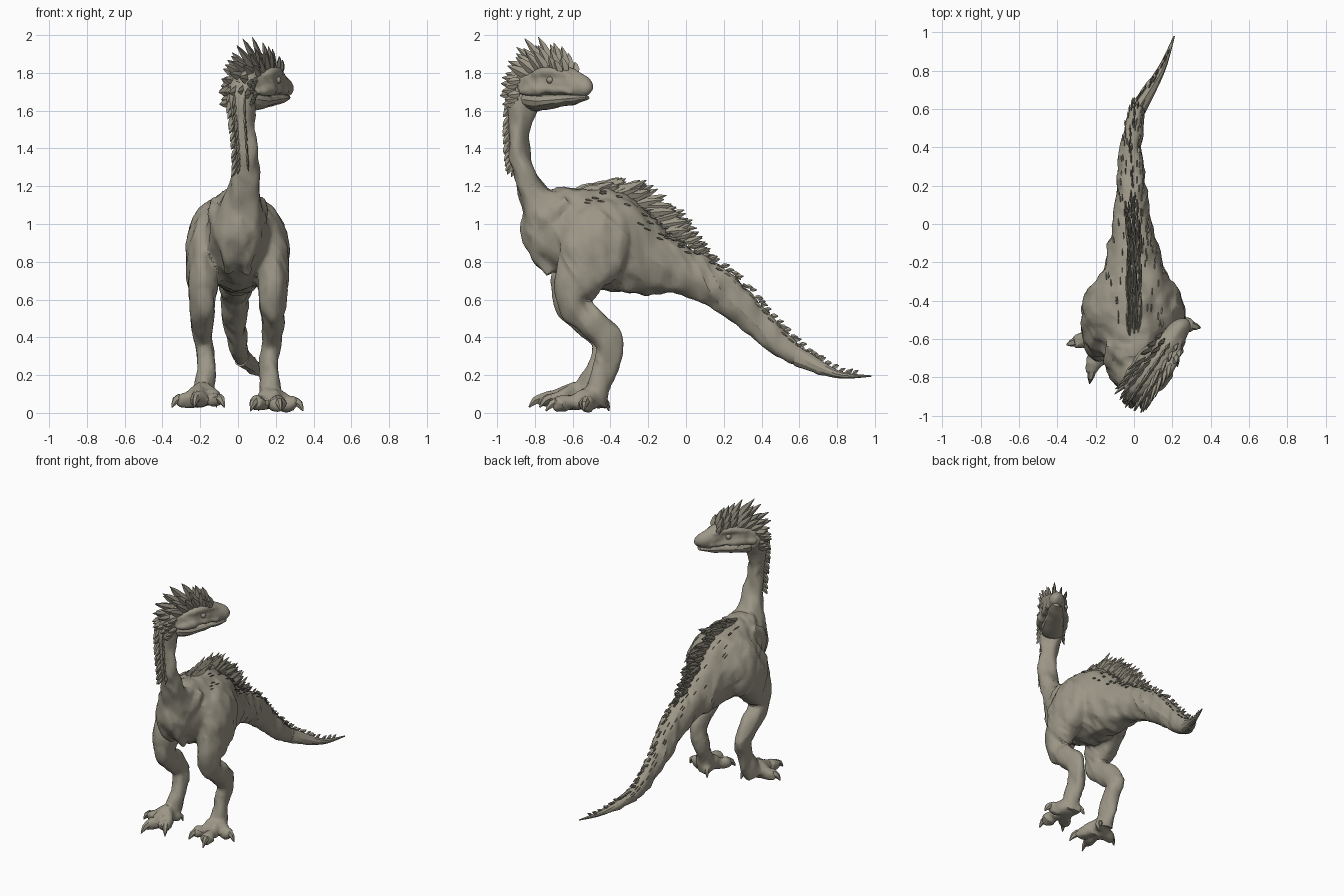
import bpy, bmesh, math, random
from mathutils import Vector, noise

if "Cube" in bpy.data.objects:
    bpy.data.objects.remove(bpy.data.objects["Cube"])

random.seed(4)
V = Vector
X = V((1, 0, 0))
hide = bpy.data.materials.new("olive_hide")
hide.diffuse_color = (0.33, 0.305, 0.24, 1)
hide.use_nodes = True
hide.node_tree.nodes["Principled BSDF"].inputs["Base Color"].default_value = hide.diffuse_color


def smooth_path(pts, k):
    """Catmull-Rom through (x, y, z, half width, half height) stations."""
    out, n = [], len(pts)
    for i in range(n - 1):
        p = [pts[max(0, min(n - 1, i + j))] for j in (-1, 0, 1, 2)]
        for s in range(k):
            t = s / k
            out.append([0.5 * (2 * b + (c - a) * t + (2 * a - 5 * b + 4 * c - d) * t * t
                               + (3 * b - a - 3 * c + d) * t ** 3) for a, b, c, d in zip(*p)])
    return out + [list(pts[-1])]


def loft(bm, pts, hint=X, sides=16, k=4):
    path, fr, rings = smooth_path(pts, k), [], []
    for i, p in enumerate(path):
        t = (V(path[min(i + 1, len(path) - 1)][:3]) - V(path[max(i - 1, 0)][:3])).normalized()
        side = (hint - t * hint.dot(t)).normalized()
        fr.append((V(p[:3]), side, t.cross(side), t, max(p[3], .002), max(p[4], .002)))
    for c, s, u, t, w, h in fr:
        rings.append([bm.verts.new(c + s * w * math.cos(a) + u * h * math.sin(a))
                      for a in (2 * math.pi * j / sides for j in range(sides))])
    for a, b in zip(rings, rings[1:]):
        for j in range(sides):
            bm.faces.new((a[j], a[(j + 1) % sides], b[(j + 1) % sides], b[j]))
    bm.faces.new(rings[0])
    bm.faces.new(rings[-1])
    return fr


def feather(bm, base, d, length, width, hint=X, curl=V((0, 0, 0))):
    """Leaf-shaped blade, narrow across the hint direction."""
    d = d.normalized()
    if abs(d.dot(hint)) > .95:
        hint = V((0, 1, 0))
    prof = ((-.1, .5), (.35, 1), (.75, .6), (1, .04))
    loft(bm, [(*(base + d * length * f + curl * length * f * f), width * .4 * w, width * w)
              for f, w in prof], hint, 4, 1)


def wrinkle(bm, rough):
    bm.normal_update()
    moves = [(v, v.normal * rough * (noise.noise(V((v.co.x * 14, v.co.y * 14, v.co.z * 7)))
              - .8 * abs(noise.noise(V((v.co.x * 9, v.co.y * 16 + v.co.z * 10, v.co.z * 5))))))
             for v in bm.verts]
    for v, m in moves:
        v.co += m


def finish(bm, name, rough=0.0, angle=30, fuse=0, ratio=.3):
    """Make the object; fuse > 0 blends overlapping volumes into one skin."""
    bmesh.ops.recalc_face_normals(bm, faces=bm.faces)
    if rough and not fuse:
        wrinkle(bm, rough)
    me = bpy.data.meshes.new(name)
    bm.to_mesh(me)
    bm.free()
    ob = bpy.data.objects.new(name, me)
    bpy.context.collection.objects.link(ob)

    def bake():
        dg = bpy.context.evaluated_depsgraph_get()
        new = bpy.data.meshes.new_from_object(ob.evaluated_get(dg))
        ob.modifiers.clear()
        ob.data = new
    if fuse:
        m = ob.modifiers.new("fuse", 'REMESH')
        m.mode, m.voxel_size = 'VOXEL', fuse
        m = ob.modifiers.new("soften", 'SMOOTH')
        m.factor, m.iterations = .5, 6
        bake()
        b2 = bmesh.new()
        b2.from_mesh(ob.data)
        wrinkle(b2, rough)
        b2.to_mesh(ob.data)
        b2.free()
        ob.modifiers.new("facets", 'DECIMATE').ratio = ratio
        bake()
    ob.data.materials.clear()
    ob.data.materials.append(hide)
    bpy.ops.object.select_all(action='DESELECT')
    ob.select_set(True)
    bpy.context.view_layer.objects.active = ob
    bpy.ops.object.shade_smooth_by_angle(angle=math.radians(angle))


# Tail, trunk and neck as one tapering body
trunk = [(.21, .98, .195, .004, .004), (.14, .8, .205, .022, .022), (.02, .6, .295, .045, .055),
         (-.015, .4, .455, .06, .08), (-.015, .2, .64, .078, .11), (-.01, 0, .745, .11, .13),
         (0, -.2, .81, .155, .195), (0, -.4, .90, .215, .27), (0, -.58, .95, .2, .25),
         (0, -.71, 1.0, .155, .195), (.02, -.79, 1.12, .11, .1), (.04, -.855, 1.25, .083, .066),
         (.035, -.885, 1.4, .068, .056), (.025, -.88, 1.55, .073, .066),
         (.02, -.85, 1.68, .083, .085), (.04, -.81, 1.75, .06, .07)]
bm = bmesh.new()
loft(bm, trunk[:3], X, 10, 5)
finish(bm, "tail_tip")
body = bmesh.new()
spine = loft(body, trunk, X, 22, 5)
loft(body, [(0, -.42, 1.10, .09, .05), (0, -.58, 1.125, .12, .065),
            (.01, -.70, 1.13, .11, .065), (.02, -.77, 1.13, .07, .05)], X, 14, 4)

# Legs, feet and chest folds; the left side is mirrored and steps slightly forward
leg = [(.10, -.40, 1.11, .04, .07), (.15, -.44, 1.0, .09, .16), (.175, -.49, .85, .098, .19),
       (.18, -.57, .70, .088, .14), (.18, -.60, .60, .073, .1), (.18, -.565, .53, .068, .083),
       (.185, -.47, .45, .06, .085), (.18, -.40, .36, .056, .08), (.165, -.43, .24, .05, .068),
       (.17, -.46, .14, .054, .07), (.18, -.50, .05, .062, .075)]
toes = [(.34, -.54), (.225, -.735), (.07, -.68), (.11, -.41)]


def place(p, sgn, step=.04):
    x, y, z, w, h = p
    if sgn < 0:
        f = max(0, 1 - z)
        x, y, z = -x - .005, y - step * f, z + .02 * f
    return (x, y, z, w, h)


for sgn, name in ((1, "right"), (-1, "left")):
    loft(body, [place(p, sgn) for p in leg], X, 18, 4)
    loft(body, [(sgn * x, y, z, w, h) for x, y, z, w, h in
                ((.12, -.62, 1.12, .03, .04), (.125, -.72, 1.04, .038, .05),
                 (.085, -.785, .93, .038, .05), (.055, -.785, .83, .032, .04),
                 (.05, -.72, .74, .02, .025))], X, 10, 4)
    claws = bmesh.new()
    for i, (tx, ty) in enumerate(toes):
        a, b = V((.18, -.50, 0)), V((tx, ty, 0))
        d = (b - a).normalized()
        hint = V((d.y * sgn, -d.x, 0))
        r = .8 if i == 3 else 1
        st = lambda f, z, w, h: place((*(a.lerp(b, f).xy), z, w * r, h * r), sgn, .09)
        loft(body, [st(0, .08, .055, .07), st(.3, .066, .048, .06), st(.5, .05, .042, .045),
                    st(.66, .053, .046, .048), st(.82, .044, .034, .037), st(.9, .04, .012, .014)],
             hint, 10, 3)
        loft(claws, [st(.74, .06, .024, .026), st(.9, .047, .018, .022), st(1.03, .01, .003, .004)],
             hint, 6, 2)
    finish(claws, name + "_claws")
finish(body, "body_neck_legs", .016, 24, .011, .22)

# Head, turned to look over the right shoulder
D = V((.57, .82, 0)).normalized()
S = V((.82, -.57, 0)).normalized()
O = V((0, -.89, 0))


def hp(s, z, lat=0):
    return O + D * s + S * lat + V((0, 0, z))


bm = bmesh.new()
loft(bm, [(*hp(s, z), w, h) for s, z, w, h in
          ((0, 1.72, .04, .045), (.07, 1.735, .085, .085), (.17, 1.747, .095, .088),
           (.27, 1.747, .082, .084), (.35, 1.742, .064, .08), (.415, 1.727, .055, .066),
           (.455, 1.71, .042, .046), (.476, 1.695, .015, .02))], S, 18, 4)
for g in (1, -1):  # brow and cheek masses
    loft(bm, [(*hp(s, z, g * l), w, w) for s, z, l, w in
              ((.10, 1.775, .075, .01), (.2, 1.80, .075, .026), (.28, 1.805, .062, .027),
               (.38, 1.78, .04, .012))], S, 8, 3)
    loft(bm, [(*hp(s, z, g * l), w, w) for s, z, l, w in
              ((.06, 1.70, .075, .02), (.15, 1.71, .083, .032), (.25, 1.715, .07, .026),
               (.38, 1.70, .048, .015))], S, 8, 3)
finish(bm, "skull", .01, 24, .008, .3)
bm = bmesh.new()
loft(bm, [(*hp(s, z), w, h) for s, z, w, h in
          ((.03, 1.67, .06, .05), (.12, 1.655, .08, .06), (.2, 1.652, .077, .048),
           (.31, 1.66, .06, .036), (.4, 1.667, .048, .028), (.45, 1.67, .024, .014))], S, 14, 4)
finish(bm, "lower_jaw", .008, 24)
eyes = bmesh.new()
for g in (1, -1):
    e = bmesh.ops.create_icosphere(eyes, subdivisions=2, radius=.02)
    bmesh.ops.translate(eyes, verts=e["verts"], vec=hp(.26, 1.762, g * .075))
finish(eyes, "eyes")

# Feather crest fanning from the brow to the nape
bm = bmesh.new()
for lat in (-.06, -.032, 0, .032, .06):
    for i in range(8):
        t = (i + random.uniform(0, .5)) / 7.5
        a = math.radians(5 + 100 * t ** 1.4)
        z = 1.81 + .025 * math.sin(math.pi * t) - .1 * t ** 3 - abs(lat) * .35
        d = V((0, 0, math.cos(a))) - D * math.sin(a) + S * lat * 5
        L = (.105 + .09 * math.sin(math.pi * t)) * (1 - abs(lat) * 5) * random.uniform(.9, 1.05)
        feather(bm, hp(.33 - .31 * t, z, lat), d, L, .029, S, -D * .1)
# Cheek tufts behind the jaw
for g in (1, -1):
    for i in range(6):
        feather(bm, hp(.03 + .015 * (i % 3), 1.64 + .024 * i, g * .078),
                -D + S * g * .3 + V((0, 0, -.1)), .065, .022, S)
finish(bm, "head_crest")

# Feathers down the nape, ridge along the back and tail, scattered scales
nape, ridge, scales = bmesh.new(), bmesh.new(), bmesh.new()
out = V((-.45, -.89, 0)).normalized()
for n, (c, s, u, t, w, h) in enumerate(spine):
    if c.z > 1.3 and c.y < -.7:
        for g in (-.6, 0, .6):
            o = V((out.x + g, out.y, 0)).normalized()
            base = c + V((o.x * w, o.y * h, 0)) * .92
            feather(nape, base + V((0, 0, random.uniform(-.02, .02))),
                    o * .5 + V((0, 0, -.8)), .055, .016, o.cross(V((0, 0, 1))))
    elif c.y > -.72 and h > .015:
        y = c.y
        big = max(0, min(1, (y + .9) / .3, (.05 - y) / .25))
        for _ in range(6 if big > 0 else 2):
            lat = random.uniform(-1, 1) * (.03 if big > 0 else .01)
            base = c + u * h * .97 + s * lat - t * random.uniform(0, .05)
            if y < -.5:
                base.z = max(base.z, 1.165)
            feather(ridge, base, -t * .85 + u * random.uniform(.35, .95) + s * lat * 3,
                    .035 + .11 * big * random.uniform(.7, 1.1), .011 + .011 * big, s, u * -.05)
    if .05 < h and c.z < 1.1 and c.y > -.6:
        for _ in range(3):
            a = random.choice((-1, 1)) * random.uniform(.25, .9) + math.pi / 2
            nrm = s * math.cos(a) + u * math.sin(a)
            feather(scales, c + s * w * math.cos(a) + u * h * math.sin(a), -t + nrm * .12,
                    .035, .007, nrm.cross(t).normalized())
finish(nape, "nape_feathers")
finish(ridge, "back_ridge_feathers")
finish(scales, "flank_scales")
